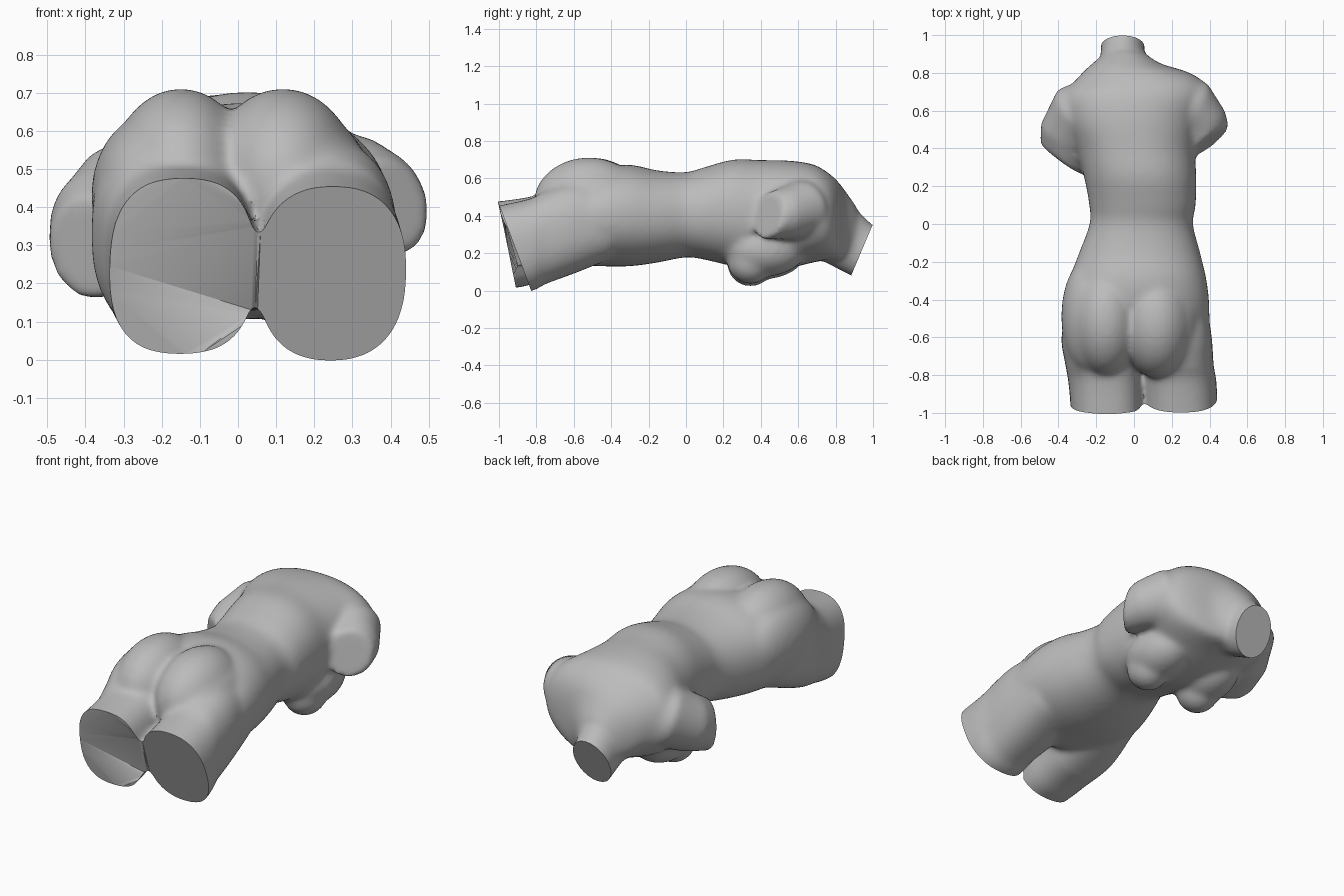
import bpy, bmesh, math
from mathutils import Vector

if "Cube" in bpy.data.objects:
    bpy.data.objects.remove(bpy.data.objects["Cube"])

stone = bpy.data.materials.new("grey_stone")
stone.diffuse_color = (0.5, 0.5, 0.5, 1)
stone.use_nodes = True
stone.node_tree.nodes["Principled BSDF"].inputs["Base Color"].default_value = stone.diffuse_color
N = 40
parts = []


def smooth_rows(rows, steps=4):
    """Pass a soft curve through rows of numbers."""
    out = []
    last = len(rows) - 1
    for k in range(last):
        a, b, c, d = rows[max(k - 1, 0)], rows[k], rows[k + 1], rows[min(k + 2, last)]
        for s in range(steps):
            t = s / steps
            out.append([q + 0.5 * t * (r - p + t * (2 * p - 5 * q + 4 * r - w + t * (3 * (q - r) + w - p)))
                        for p, q, r, w in zip(a, b, c, d)])
    return out + [list(rows[-1])]


def skin(name, rings):
    """Close a stack of point rings into a capped solid."""
    bm = bmesh.new()
    vs = [[bm.verts.new(p) for p in r] for r in rings]
    for a, b in zip(vs, vs[1:]):
        for i in range(N):
            j = (i + 1) % N
            bm.faces.new((a[i], a[j], b[j], b[i]))
    bm.faces.new(vs[0])
    bm.faces.new(vs[-1])
    bmesh.ops.recalc_face_normals(bm, faces=bm.faces)
    me = bpy.data.meshes.new(name)
    bm.to_mesh(me)
    bm.free()
    ob = bpy.data.objects.new(name, me)
    bpy.context.collection.objects.link(ob)
    parts.append(ob)


def loft(name, sections, power=2.3):
    """Rounded sections along y: (y, x min, x max, z min, z max)."""
    def spow(v):
        return math.copysign(abs(v) ** (2 / power), v)
    rings = []
    for y, x0, x1, z0, z1 in smooth_rows(sections):
        rings.append([((x0 + x1) / 2 + (x1 - x0) / 2 * spow(math.cos(t)), y,
                       (z0 + z1) / 2 + (z1 - z0) / 2 * spow(math.sin(t)))
                      for t in (2 * math.pi * i / N for i in range(N))])
    skin(name, rings)


def limb(name, path, end_normal, flat=1.0):
    """Round tube along (x, y, z, radius) points ending on a slanted cut."""
    pts = [Vector(p[:3]) for p in path]
    rings = []
    for k, p in enumerate(pts):
        d = pts[min(k + 1, len(pts) - 1)] - pts[max(k - 1, 0)]
        if k == len(pts) - 1:
            d = Vector(end_normal)
        d.normalize()
        u = d.cross(Vector((0, 0, 1))).normalized()
        w = u.cross(d)
        r = path[k][3]
        rings.append([p + r * (u * flat * math.cos(2 * math.pi * i / N) + w * math.sin(2 * math.pi * i / N))
                      for i in range(N)])
    skin(name, rings)


def ball(name, centre, radii):
    bpy.ops.mesh.primitive_uv_sphere_add(segments=N, ring_count=20, location=centre)
    ob = bpy.context.object
    ob.name = name
    ob.scale = radii
    bpy.ops.object.transform_apply(location=True, rotation=False, scale=True)
    parts.append(ob)


# Trunk from pelvis to the base of the neck
loft("trunk", [
    (-0.68, -0.28, 0.31, 0.19, 0.46), (-0.60, -0.36, 0.39, 0.14, 0.57),
    (-0.45, -0.375, 0.40, 0.13, 0.655), (-0.30, -0.345, 0.385, 0.13, 0.673),
    (-0.15, -0.29, 0.35, 0.15, 0.642), (0.0, -0.235, 0.312, 0.178, 0.633),
    (0.10, -0.237, 0.327, 0.165, 0.66), (0.25, -0.265, 0.33, 0.13, 0.70),
    (0.40, -0.31, 0.325, 0.105, 0.698), (0.55, -0.37, 0.35, 0.12, 0.695),
    (0.68, -0.38, 0.39, 0.15, 0.675), (0.76, -0.31, 0.36, 0.165, 0.63),
    (0.81, -0.265, 0.27, 0.165, 0.585), (0.85, -0.22, 0.14, 0.17, 0.535),
    (0.91, -0.15, 0.05, 0.18, 0.45)], 2.2)

# Thighs, left too long here and trimmed later
loft("left_thigh", [
    (-0.40, -0.34, 0.00, 0.17, 0.56), (-0.60, -0.385, 0.02, 0.095, 0.58),
    (-0.75, -0.36, 0.03, 0.045, 0.535), (-0.84, -0.343, 0.042, 0.013, 0.50),
    (-1.10, -0.325, 0.048, -0.01, 0.465)], 2.6)
loft("right_thigh", [
    (-0.40, 0.02, 0.38, 0.17, 0.56), (-0.60, 0.01, 0.412, 0.09, 0.58),
    (-0.75, 0.04, 0.422, 0.035, 0.535), (-0.84, 0.05, 0.437, -0.007, 0.49),
    (-1.10, 0.055, 0.45, -0.04, 0.435)], 2.4)

# Buttocks, with a soft swell onto each hip
for side, x, rx, y in (("left", -0.15, 0.19, -0.51), ("right", 0.118, 0.20, -0.52)):
    ball(side + "_buttock", (x, y, 0.467), (rx, 0.295, 0.245))
    s = -1 if x < 0 else 1
    ball(side + "_hip", (x + s * 0.085, y + 0.02, 0.43), (0.15, 0.31, 0.21))

# Breasts, each with a wider base blending into the chest
for side, x, z in (("left", -0.165, 0.142), ("right", 0.185, 0.155)):
    ball(side + "_breast", (x, 0.345, z), (0.115, 0.125, 0.12))
    ball(side + "_breast_base", (x * 0.95, 0.42, z + 0.065), (0.155, 0.22, 0.145))

# Shoulders with arm stumps, and the neck
limb("left_arm", [(-0.18, 0.63, 0.44, 0.15), (-0.29, 0.59, 0.405, 0.168),
                  (-0.345, 0.48, 0.345, 0.157), (-0.387, 0.343, 0.29, 0.138)], (-0.6, -0.8, -0.1))
limb("right_arm", [(0.18, 0.65, 0.46, 0.15), (0.30, 0.62, 0.435, 0.155),
                   (0.36, 0.53, 0.41, 0.14), (0.402, 0.433, 0.40, 0.13)], (0.6, -0.75, 0.2))
limb("neck", [(-0.05, 0.66, 0.42, 0.20), (-0.055, 0.80, 0.31, 0.17),
              (-0.06, 0.92, 0.225, 0.148), (-0.06, 1.04, 0.17, 0.15)], (0, 0.92, -0.39), 0.78)

# Fuse the body into one soft surface
bpy.ops.object.select_all(action='DESELECT')
for ob in parts:
    ob.select_set(True)
body = parts[0]
bpy.context.view_layer.objects.active = body
bpy.ops.object.join()
body.name = body.data.name = "torso"
fuse = body.modifiers.new("fuse", 'REMESH')
fuse.mode = 'VOXEL'
fuse.voxel_size = 0.014
soft = body.modifiers.new("soften", 'SMOOTH')
soft.factor = 0.5
soft.iterations = 18
for m in ("fuse", "soften"):
    bpy.ops.object.modifier_apply(modifier=m)

# Flat cuts through the thighs and the neck
bm = bmesh.new()
bm.from_mesh(body.data)
for co, no in (((0, -1.0, 0.46), (0, -0.937, -0.35)), ((-0.06, 0.94, 0.215), (0, 0.92, -0.39))):
    cut = bmesh.ops.bisect_plane(bm, geom=bm.verts[:] + bm.edges[:] + bm.faces[:],
                                 plane_co=co, plane_no=no, clear_outer=True)
    rim = [e for e in cut["geom_cut"] if isinstance(e, bmesh.types.BMEdge) and e.is_boundary]
    bmesh.ops.triangle_fill(bm, edges=rim, use_beauty=True)
# The left thigh is cut a little steeper than the right
for v in bm.verts:
    near = min(1, max(0, (-0.68 - v.co.y) / 0.15))
    left = min(1, max(0, (0.05 - v.co.x) / 0.04))
    v.co.y -= 0.17 * max(0, 0.46 - v.co.z) * near * left
bmesh.ops.recalc_face_normals(bm, faces=bm.faces)
for f in bm.faces:
    f.material_index = 0
bm.to_mesh(body.data)
bm.free()
body.data.materials.clear()
body.data.materials.append(stone)
bpy.ops.object.shade_smooth_by_angle(angle=math.radians(40))
